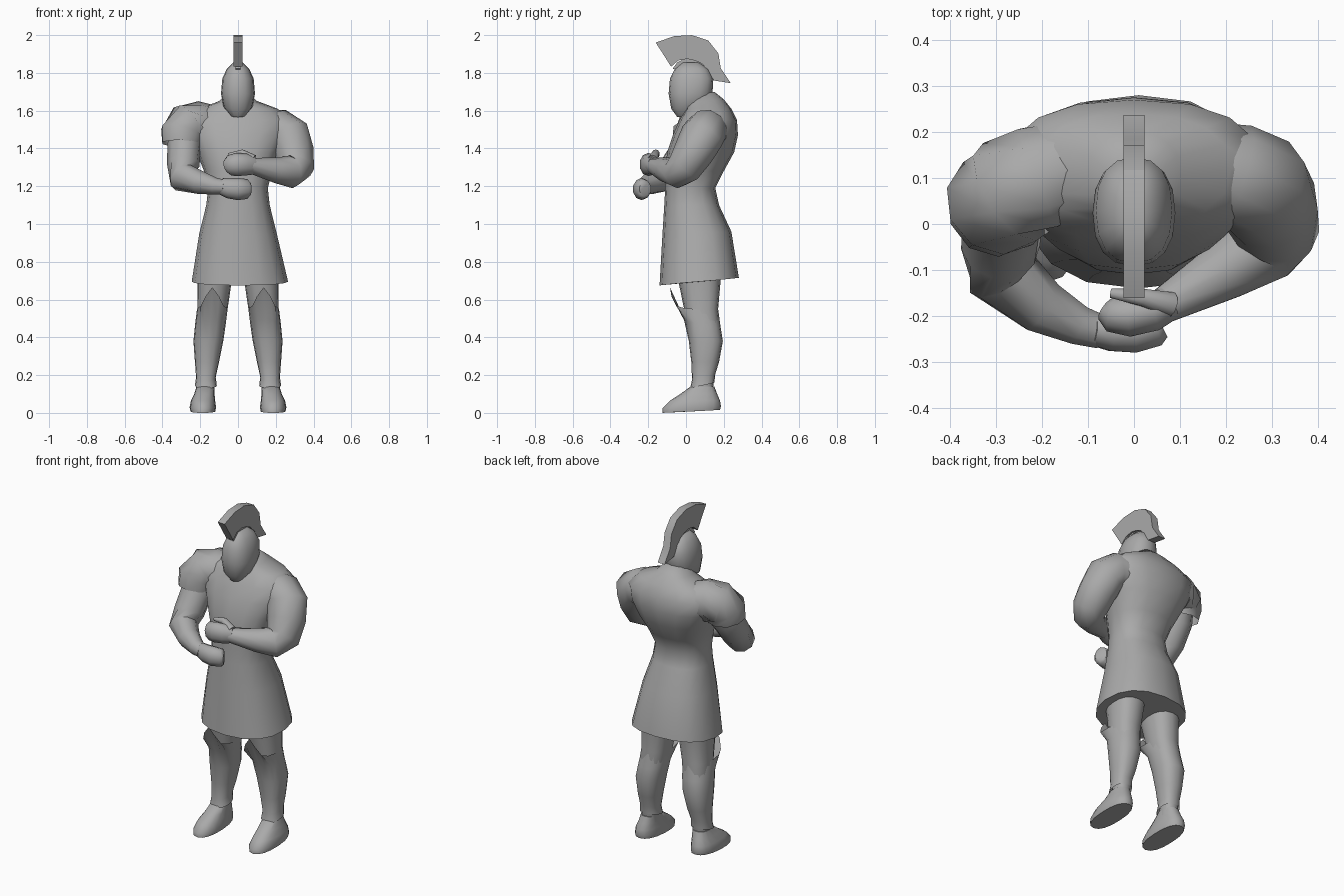
import bpy, bmesh, math
from mathutils import Vector

cube = bpy.data.objects.get("Cube")
if cube:
    bpy.data.objects.remove(cube, do_unlink=True)

shade = (.4, .4, .4, 1)
grey = bpy.data.materials.new("plain_grey")
grey.use_nodes = True
grey.diffuse_color = shade
grey.node_tree.nodes["Principled BSDF"].inputs["Base Color"].default_value = shade


def skin(name, loops, open_start=False, open_end=False, angle=50):
    """Bridge loops of points into one surface and shade it."""
    bm = bmesh.new()
    rings = [[bm.verts.new(point) for point in loop] for loop in loops]
    for lower, upper in zip(rings, rings[1:]):
        for i in range(len(lower)):
            bm.faces.new((lower[i - 1], lower[i], upper[i], upper[i - 1]))
    if not open_start:
        bm.faces.new(rings[0])
    if not open_end:
        bm.faces.new(rings[-1])
    bmesh.ops.recalc_face_normals(bm, faces=bm.faces)
    mesh = bpy.data.meshes.new(name)
    bm.to_mesh(mesh)
    bm.free()
    mesh.materials.append(grey)
    obj = bpy.data.objects.new(name, mesh)
    bpy.context.collection.objects.link(obj)
    bpy.ops.object.select_all(action='DESELECT')
    obj.select_set(True)
    bpy.context.view_layer.objects.active = obj
    bpy.ops.object.shade_smooth_by_angle(angle=math.radians(angle))


def circle(count):
    angles = [math.tau * i / count for i in range(count)]
    return [(math.cos(a), math.sin(a)) for a in angles]


def squared(value):
    """Fill out a round section towards a box."""
    return math.copysign(abs(value) ** .85, value)


def ring(z, half, front, back, x=0, rise=0, peak=0):
    """Level section; rise lifts the back, peak lifts a point at the front."""
    middle, depth = (front + back) / 2, (back - front) / 2
    return [(x + half * squared(c), middle + depth * squared(s),
             z + rise * s + peak * max(0, -s) ** 8) for c, s in circle(16)]


def mirrored(loops, side):
    return [[(side * x, y, z) for x, y, z in loop] for loop in loops]


def joint(x, y, z, r):
    return Vector((x, y, z)), r


def limb(name, joints, across, tall=1, **options):
    """Tube through the joints, its sections square to the path."""
    loops = []
    for i, (centre, r) in enumerate(joints):
        before = joints[max(i - 1, 0)][0]
        after = joints[min(i + 1, len(joints) - 1)][0]
        along = (after - before).normalized()
        u = Vector(across).cross(along).normalized()
        v = along.cross(u)
        loops.append([centre + r * (u * c * tall + v * s) for c, s in circle(10)])
    skin(name, loops, **options)


def plate(name, outline, half):
    """Side outline given a thickness across the body."""
    skin(name, [[(x, y, z) for y, z in outline] for x in (-half, half)], angle=30)


def arc(start, end, radii):
    """Points about the middle of the head, from the back over to the front."""
    step = (end - start) / (len(radii) - 1)
    turns = [math.radians(start + step * i) for i in range(len(radii))]
    return [(.02 + r * math.cos(a), 1.78 + r * math.sin(a)) for a, r in zip(turns, radii)]


# Tunic in one piece: flared skirt, waist, chest and neck
skin("tunic", [
    ring(z=.695, half=.255, front=-.14, back=.28, x=.01, rise=.02),
    ring(z=.95, half=.205, front=-.125, back=.24, rise=.01),
    ring(z=1.1, half=.168, front=-.115, back=.175),
    ring(z=1.19, half=.158, front=-.11, back=.155),
    ring(z=1.28, half=.18, front=-.11, back=.2),
    ring(z=1.38, half=.22, front=-.1, back=.255),
    ring(z=1.47, half=.265, front=-.07, back=.275),
    ring(z=1.55, half=.28, front=-.035, back=.27),
    ring(z=1.61, half=.21, front=0, back=.24),
    ring(z=1.65, half=.1, front=.01, back=.2, rise=.01),
    ring(z=1.69, half=.06, front=.02, back=.15, rise=.01)])

# Closed helmet, creased down the front
skin("helmet", [
    ring(z=1.575, half=.038, front=-.045, back=.06, rise=.01),
    ring(z=1.62, half=.077, front=-.078, back=.11, rise=.01),
    ring(z=1.69, half=.09, front=-.092, back=.14),
    ring(z=1.77, half=.083, front=-.085, back=.145),
    ring(z=1.82, half=.06, front=-.06, back=.12),
    ring(z=1.855, half=.025, front=-.02, back=.07)])

# Crest, swept up at the front and out at the tail, on a narrow holder
plate("crest", arc(-9, 135, (.22, .17, .195, .215, .22, .23, .255))
      + [(-.115, 1.89)]
      + arc(152, -9, (.112, .105, .095, .09, .095, .1, .13)), half=.023)
plate("crest_holder", arc(-9, 155, [.1] * 8), half=.013)

# Right arm folded low, under a short sleeve
limb("right_sleeve", [
    joint(x=-.12, y=.13, z=1.52, r=.105),
    joint(x=-.21, y=.1, z=1.53, r=.12),
    joint(x=-.27, y=.07, z=1.52, r=.122),
    joint(x=-.295, y=.045, z=1.48, r=.118),
    joint(x=-.297, y=.035, z=1.425, r=.108)], across=(-.3, -1, 0), open_end=True)
limb("right_arm", [
    joint(x=-.27, y=.06, z=1.52, r=.085),
    joint(x=-.285, y=.02, z=1.41, r=.09),
    joint(x=-.29, y=-.05, z=1.31, r=.086),
    joint(x=-.29, y=-.105, z=1.245, r=.08),
    joint(x=-.2, y=-.18, z=1.22, r=.062),
    joint(x=-.12, y=-.22, z=1.2, r=.045),
    joint(x=-.07, y=-.235, z=1.195, r=.038)], across=(-1, -2, 0))
limb("right_hand", [
    joint(x=-.09, y=-.23, z=1.2, r=.035),
    joint(x=-.05, y=-.235, z=1.19, r=.043),
    joint(x=0, y=-.235, z=1.185, r=.047),
    joint(x=.05, y=-.225, z=1.185, r=.042),
    joint(x=.06, y=-.22, z=1.185, r=.03)], across=(0, -1, 0), tall=1.25)

# Bare left arm folded above it
limb("left_arm", [
    joint(x=.13, y=.13, z=1.5, r=.1),
    joint(x=.22, y=.11, z=1.5, r=.11),
    joint(x=.27, y=.085, z=1.465, r=.116),
    joint(x=.295, y=.04, z=1.38, r=.108),
    joint(x=.305, y=-.01, z=1.3, r=.098),
    joint(x=.28, y=-.05, z=1.275, r=.086),
    joint(x=.2, y=-.1, z=1.285, r=.068),
    joint(x=.06, y=-.18, z=1.31, r=.04)], across=(1, -2, 0))
limb("left_hand", [
    joint(x=.08, y=-.17, z=1.31, r=.038),
    joint(x=.04, y=-.19, z=1.315, r=.045),
    joint(x=-.01, y=-.2, z=1.315, r=.047),
    joint(x=-.045, y=-.195, z=1.31, r=.042),
    joint(x=-.06, y=-.185, z=1.305, r=.028)], across=(0, -1, 0), tall=1.3)
limb("left_thumb", [
    joint(x=.08, y=-.175, z=1.34, r=.028),
    joint(x=.02, y=-.16, z=1.375, r=.02),
    joint(x=-.05, y=-.15, z=1.365, r=.011)], across=(0, -1, 0))

# Legs, greaves peaked over the knees, and shoes
for side, word in ((1, "left"), (-1, "right")):
    skin(word + "_leg", mirrored([
        ring(z=.1, half=.045, front=.045, back=.14, x=.17),
        ring(z=.2, half=.045, front=.04, back=.15, x=.17),
        ring(z=.38, half=.073, front=.025, back=.19, x=.157),
        ring(z=.55, half=.08, front=-.01, back=.17, x=.135),
        ring(z=.72, half=.092, front=-.045, back=.185, x=.122)], side))
    skin(word + "_greave", mirrored([
        ring(z=.145, half=.058, front=.022, back=.15, x=.17, rise=.015),
        ring(z=.19, half=.052, front=.032, back=.155, x=.17, rise=.015),
        ring(z=.27, half=.064, front=.028, back=.175, x=.164),
        ring(z=.38, half=.079, front=.015, back=.195, x=.157),
        ring(z=.47, half=.081, front=-.01, back=.184, x=.146, rise=-.02),
        ring(z=.55, half=.081, front=-.085, back=.172, x=.136, rise=-.015, peak=.1)],
        side), open_start=True, open_end=True)
    skin(word + "_shoe", mirrored([
        ring(z=.008, half=.066, front=-.125, back=.18, x=.186, rise=.008),
        ring(z=.03, half=.07, front=-.125, back=.185, x=.186, rise=.005),
        ring(z=.065, half=.064, front=-.085, back=.18, x=.185),
        ring(z=.1, half=.054, front=-.03, back=.165, x=.178),
        ring(z=.14, half=.047, front=.025, back=.15, x=.173)], side))
